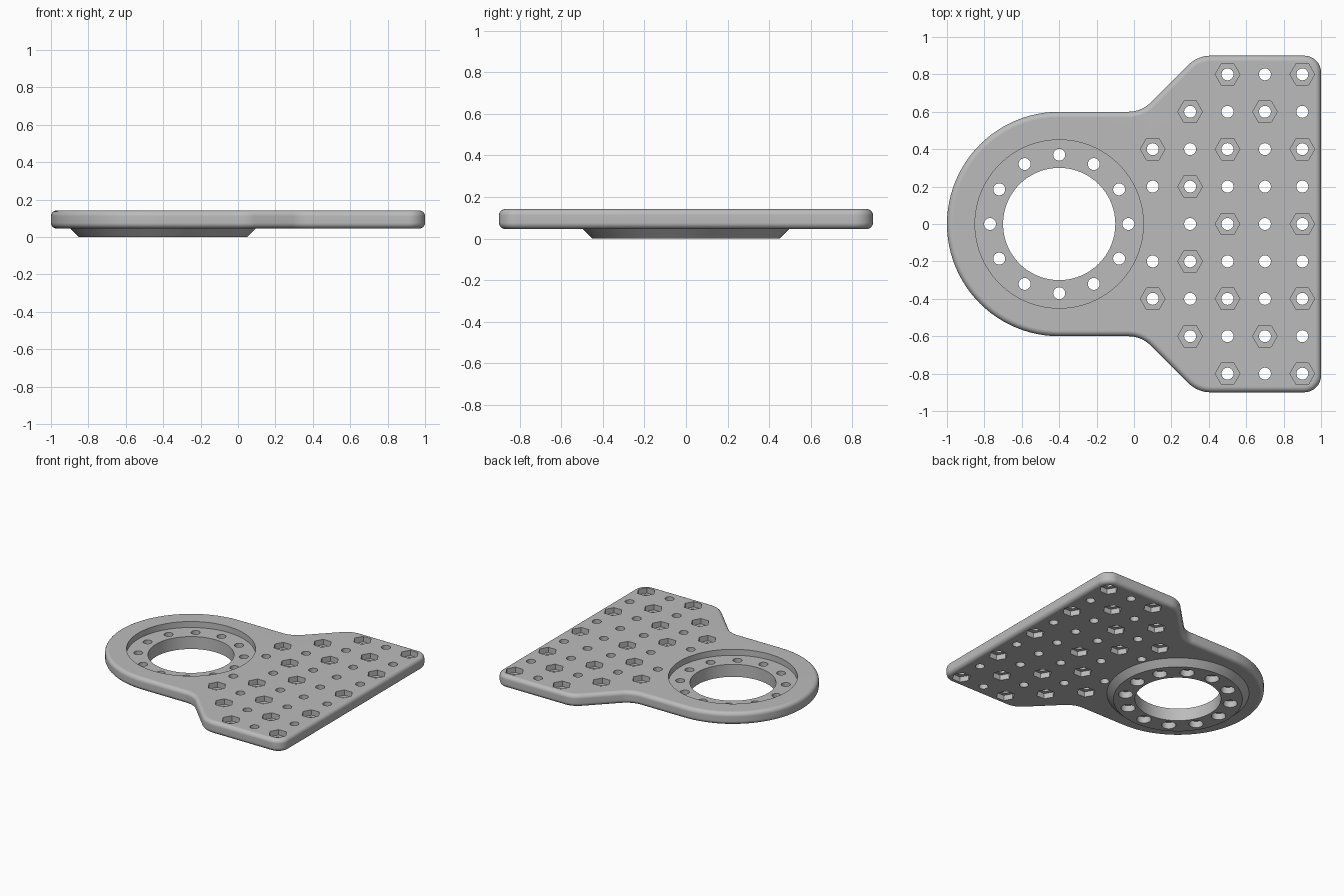
import bpy, bmesh
from math import sin, cos, pi, tan
from mathutils import Vector

cube = bpy.data.objects.get("Cube")
if cube:
    bpy.data.objects.remove(cube, do_unlink=True)

BASE, TOP, FLOOR = 0.046, 0.142, 0.096   # plate underside, plate top, recess floor
RING_X = -0.4

grey = bpy.data.materials.new("plain_grey")
grey.use_nodes = True
colour = (0.5, 0.5, 0.5, 1)
grey.diffuse_color = colour
grey.node_tree.nodes["Principled BSDF"].inputs["Base Color"].default_value = colour


def add_prism(bm, x, y, r0, z0, z1, sides, r1=None):
    """Closed prism or cone frustum with its first corner on +x."""
    rings = []
    for r, z in ((r0, z0), (r1 or r0, z1)):
        rings.append([bm.verts.new((x + r * cos(2 * pi * i / sides),
                                    y + r * sin(2 * pi * i / sides), z))
                      for i in range(sides)])
    low, high = rings
    bm.faces.new(low[::-1])
    bm.faces.new(high)
    for i in range(sides):
        j = (i + 1) % sides
        bm.faces.new((low[i], low[j], high[j], high[i]))


def to_object(name, bm):
    bmesh.ops.recalc_face_normals(bm, faces=bm.faces)
    mesh = bpy.data.meshes.new(name)
    bm.to_mesh(mesh)
    bm.free()
    mesh.materials.append(grey)
    obj = bpy.data.objects.new(name, mesh)
    bpy.context.collection.objects.link(obj)
    return obj


def combine(target, tool, operation):
    """Apply a boolean and discard the tool."""
    tool.hide_render = True
    mod = target.modifiers.new("cut", "BOOLEAN")
    mod.operation, mod.solver, mod.object = operation, "EXACT", tool
    bpy.context.view_layer.objects.active = target
    bpy.ops.object.modifier_apply(modifier=mod.name)
    bpy.data.objects.remove(tool, do_unlink=True)


def cut(target, prisms):
    bm = bmesh.new()
    for prism in prisms:
        add_prism(bm, *prism)
    combine(target, to_object("cutter", bm), "DIFFERENCE")


def fillet(prev, corner, nxt, radius, steps=8):
    """Points of an arc that rounds a corner of the outline."""
    p, c, n = Vector(prev), Vector(corner), Vector(nxt)
    a, b = (p - c).normalized(), (n - c).normalized()
    half = a.angle(b) / 2
    centre = c + (a + b).normalized() * radius / sin(half)
    start = c + a * radius / tan(half) - centre
    end = c + b * radius / tan(half) - centre
    sweep = pi - 2 * half
    return [centre + (start * sin((1 - i / steps) * sweep)
                      + end * sin(i / steps * sweep)) / sin(sweep)
            for i in range(steps + 1)]


# Plate outline: rounded tab, sloping shoulders and wide mounting end
path = [(RING_X, 0.6), (0.04, 0.6), (0.34, 0.9), (1, 0.9), (1, 0)]
half_outline = []
for k, radius in ((1, 0.17), (2, 0.17), (3, 0.09)):
    half_outline += fillet(path[k - 1], path[k], path[k + 1], radius)
outline = half_outline + [Vector((p.x, -p.y)) for p in reversed(half_outline)]
outline += [Vector((RING_X - 0.6 * sin(pi * i / 48), -0.6 * cos(pi * i / 48)))
            for i in range(49)]

# Plate with rounded rim
bm = bmesh.new()
base = bm.faces.new([bm.verts.new((p.x, p.y, BASE)) for p in outline])
extruded = bmesh.ops.extrude_face_region(bm, geom=[base], use_keep_orig=True)
for v in extruded["geom"]:
    if isinstance(v, bmesh.types.BMVert):
        v.co.z = TOP
bmesh.ops.recalc_face_normals(bm, faces=bm.faces)
rim = [e for e in bm.edges if abs(e.verts[0].co.z - e.verts[1].co.z) < 0.001]
bmesh.ops.bevel(bm, geom=rim, offset=0.03, segments=5, profile=0.5, affect="EDGES")
plate = to_object("mounting_plate", bm)

# Tapered boss under the ring
bm = bmesh.new()
add_prism(bm, RING_X, 0, 0.45, 0, BASE + 0.02, 96, 0.516)
combine(plate, to_object("ring_boss", bm), "UNION")

# Ring seat and central opening
cut(plate, [(RING_X, 0, 0.45, FLOOR, 0.3, 96)])
cut(plate, [(RING_X, 0, 0.3, -0.1, 0.3, 96)])

# Ring bolt holes, widened from below
bolts = [(RING_X + 0.37 * cos(pi * i / 6), 0.37 * sin(pi * i / 6)) for i in range(12)]
cut(plate, [(x, y, 0.05, -0.1, 0.05, 24) for x, y in bolts])

# Hole grid, with hexagonal pockets on alternate holes of both faces
first_row = {0: 2, 1: 3, 2: 4, 3: 4, 4: 4}
grid = [(i, j) for i, n in first_row.items() for j in range(-n, n + 1)
        if (i, j) != (0, 0)]
grid = [(i, j) for i, j in grid if not (i == 0 and j == 0)]
spot = lambda i, j: (0.1 + 0.2 * i, 0.2 * j)
hexes = [spot(i, j) for i, j in grid
         if (i + j) % 2 == 0 and not (i == 3 and abs(j) == 1)]
pocket = 0.041
cut(plate, [(x, y, 0.066, TOP - pocket, 0.3, 6) for x, y in hexes])
cut(plate, [(x, y, 0.066, -0.1, BASE + pocket, 6) for x, y in hexes])
cut(plate, [(x, y, 0.032, -0.1, 0.3, 24)
            for x, y in bolts + [spot(i, j) for i, j in grid]])

# Smooth rims with crisp hole edges
bpy.ops.object.select_all(action="DESELECT")
plate.select_set(True)
bpy.context.view_layer.objects.active = plate
bpy.ops.object.shade_smooth_by_angle(angle=pi / 6)
weighted = plate.modifiers.new("flat_faces", "WEIGHTED_NORMAL")
weighted.keep_sharp = True
